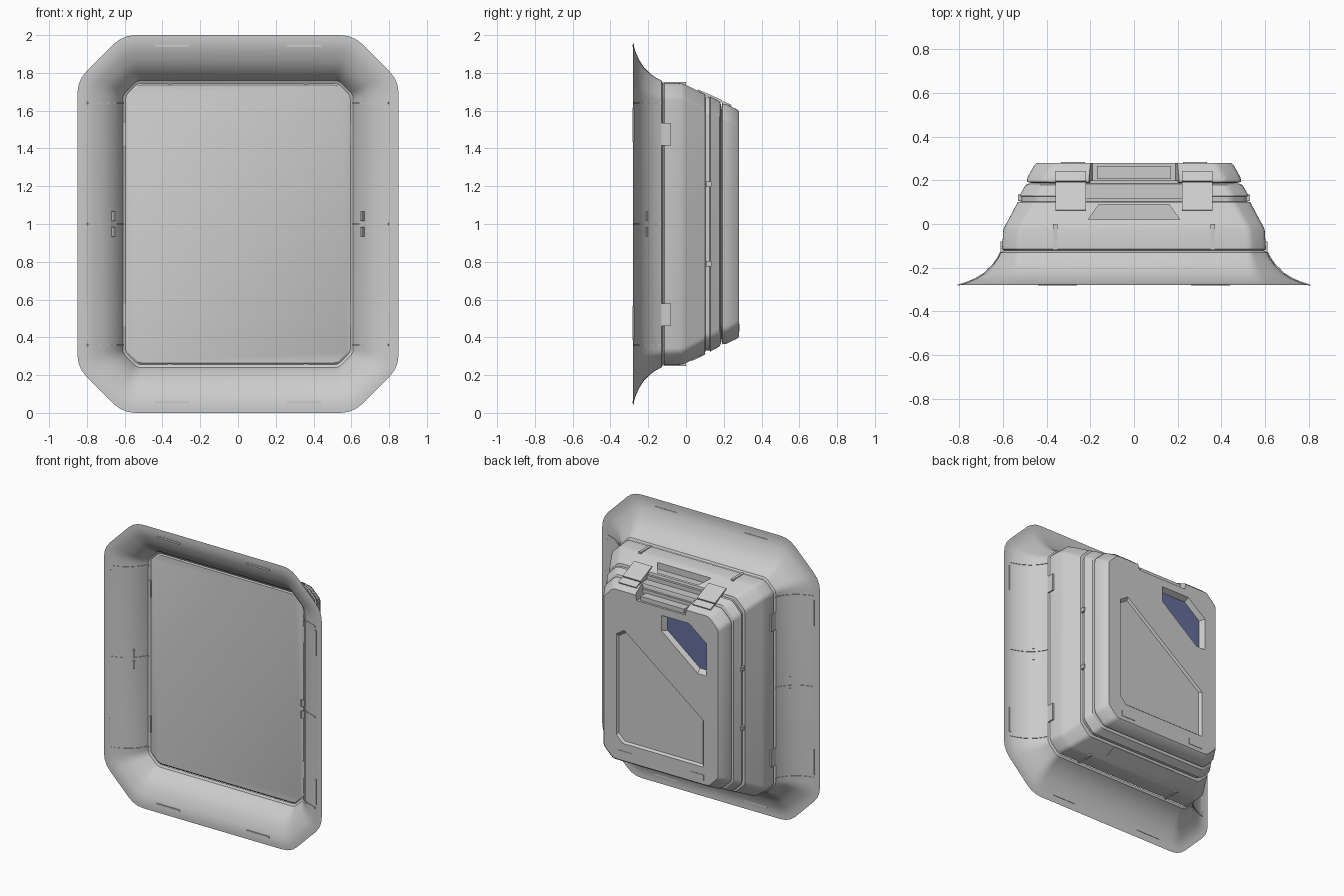
import bpy, bmesh, math
from mathutils import Matrix, Vector

if "Cube" in bpy.data.objects:
    bpy.data.objects.remove(bpy.data.objects["Cube"])


def finish(name, bm, smooth=True):
    bmesh.ops.recalc_face_normals(bm, faces=bm.faces)
    me = bpy.data.meshes.new(name)
    bm.to_mesh(me)
    bm.free()
    ob = bpy.data.objects.new(name, me)
    bpy.context.collection.objects.link(ob)
    if smooth:
        activate(ob)
        bpy.ops.object.shade_smooth_by_angle(angle=math.radians(32))
    return ob


def activate(ob):
    bpy.ops.object.select_all(action='DESELECT')
    ob.select_set(True)
    bpy.context.view_layer.objects.active = ob


def octagon(hx, hz, c, r):
    """Chamfered rectangle around z = 1 with softened corners."""
    raw = [(hx, hz - c), (hx - c, hz), (c - hx, hz), (-hx, hz - c),
           (-hx, c - hz), (c - hx, -hz), (hx - c, -hz), (hx, c - hz)]
    raw = [Vector(p) for p in raw]
    out = []
    for i, p in enumerate(raw):
        a = p + (raw[i - 1] - p).normalized() * r
        b = p + (raw[(i + 1) % 8] - p).normalized() * r
        for t in (0, .33, .67, 1):
            out.append(a * (1 - t) ** 2 + p * 2 * t * (1 - t) + b * t * t)
    return out


def loft(name, rings, caps):
    """Rings are (y, half width, half height, chamfer)."""
    bm = bmesh.new()
    loops = []
    for y, hx, hz, c in rings:
        loops.append([bm.verts.new((p.x, y, 1 + p.y)) for p in octagon(hx, hz, c, c * .28)])
    for a, b in zip(loops, loops[1:]):
        for i in range(len(a)):
            j = (i + 1) % len(a)
            bm.faces.new((a[i], a[j], b[j], b[i]))
    if caps:
        bm.faces.new(loops[0])
        bm.faces.new(loops[-1])
    return finish(name, bm)


def prism(name, pts, axis, a, b, taper=1.0):
    """Extrude a 2D outline along an axis from a to b, scaling the a end by taper."""
    put = {'x': lambda u, v, w: (w, u, v), 'y': lambda u, v, w: (u, w, v),
           'z': lambda u, v, w: (u, v, w)}[axis]
    cu = sum(p[0] for p in pts) / len(pts)
    cv = sum(p[1] for p in pts) / len(pts)
    bm = bmesh.new()
    lo = [bm.verts.new(put(cu + (u - cu) * taper, cv + (v - cv) * taper, a)) for u, v in pts]
    hi = [bm.verts.new(put(u, v, b)) for u, v in pts]
    bm.faces.new(lo)
    bm.faces.new(hi)
    for i in range(len(pts)):
        j = (i + 1) % len(pts)
        bm.faces.new((lo[i], lo[j], hi[j], hi[i]))
    return finish(name, bm, False)


def box(name, centre, size, tilt=0, axis='X'):
    bm = bmesh.new()
    bmesh.ops.create_cube(bm, size=1, matrix=Matrix.Translation(centre)
                          @ Matrix.Rotation(math.radians(tilt), 4, axis)
                          @ Matrix.Diagonal((*size, 1)))
    return finish(name, bm, False)


def cut(ob, cutter):
    cutter.hide_render = True
    m = ob.modifiers.new("cut", 'BOOLEAN')
    m.operation = 'DIFFERENCE'
    m.solver = 'EXACT'
    m.object = cutter
    activate(ob)
    bpy.ops.object.modifier_apply(modifier=m.name)
    bpy.data.objects.remove(cutter, do_unlink=True)


# Flared surround: flat rim sweeping back to the throat
flare = [(-.28, 0), (-.28, .02), (-.279, .05), (-.268, .085), (-.25, .128), (-.225, .168),
         (-.19, .203), (-.155, .228), (-.13, .24), (-.122, .255)]
loft("flared_surround", [(y, .85 - d, 1 - d, .24 - .68 * d) for y, d in flare], False)

# Main body, tapering to the back with grooves in its sides
body = loft("main_body", [
    (-.125, .585, .735, .06), (-.115, .604, .747, .07), (-.025, .598, .745, .07),
    (-.005, .588, .738, .07), (.1, .532, .687, .075), (.104, .515, .67, .075),
    (.125, .515, .67, .075), (.129, .525, .675, .075), (.178, .497, .648, .075),
    (.184, .485, .636, .075), (.186, .46, .61, .07), (.2, .46, .61, .07)], True)
cut(body, prism("top_recess_cutter", [(-.21, .02), (.21, .02), (.16, .09), (-.16, .09)],
                'z', 1.68, 1.8))
cut(body, box("top_notch_cutter", (0, .17, 1.68), (.44, .1, .08)))

# Back plate with grip notch, sunken panel and window opening
plate = loft("back_plate", [
    (.188, .47, .62, .07), (.193, .49, .637, .075), (.212, .488, .635, .075),
    (.268, .457, .608, .075), (.28, .445, .597, .072)], True)
cut(plate, prism("grip_cutter", [(-.22, 1.7), (-.19, 1.56), (.19, 1.56), (.22, 1.7)],
                 'y', .17, .3))
window = [(0, 1.51), (-.22, 1.51), (-.36, 1.4), (-.36, 1.17), (-.29, 1.17), (0, 1.4)]
cut(plate, prism("window_cutter", window, 'y', .24, .285, .86))
panel = [(.35, 1.29), (.29, 1.33), (-.34, .85), (-.34, .52), (.3, .52), (.35, .57)]
cut(plate, prism("panel_cutter", panel, 'y', .265, .285, .95))
for ob in (body, plate):
    activate(ob)
    bpy.ops.object.shade_smooth_by_angle(angle=math.radians(32))

# Window glass
glass = prism("window_glass", window, 'y', .236, .2425, .86)
blue = bpy.data.materials.new("blue_glass")
blue.diffuse_color = (.13, .16, .33, 1)
blue.use_nodes = True
blue.node_tree.nodes["Principled BSDF"].inputs["Base Color"].default_value = blue.diffuse_color
glass.data.materials.append(blue)

# Grip bar behind the notch
box("grip_bar", (0, .235, 1.575), (.34, .06, .03))

# Pad under the body
box("bottom_pad", (0, .065, .296), (.5, .08, .01), 26)

for s in (-1, 1):
    # Top clips bridging body and plate, and lower tabs on the plate
    box("top_clip", (s * .29, .125, 1.677), (.14, .14, .015), -24)
    box("top_clip_lip", (s * .29, .215, 1.632), (.14, .05, .018), -24)
    box("lower_tab", (s * .28, .28, .45), (.11, .006, .04))
    # Ribs over the top and bottom of the body
    for z, t in ((1.745, 0), (.255, 0)):
        box("body_rib", (s * .36, -.06, z), (.02, .12, .012))
    # Side tabs and groove keys
    for z in (.52, 1.475):
        box("side_tab", (s * .602, -.105, z), (.02, .05, .12))
    for z in (.79, 1.21):
        box("groove_key", (s * .522, .12, z), (.02, .03, .03))
    # Seam strips following the flare
    strip = [(s * (.853 - d), y + .003) for y, d in flare[2:-1]]
    strip += [(s * (.845 - d), y - .001) for y, d in reversed(flare[2:-1])]
    for z in (.36, 1, 1.64):
        prism("flare_seam", strip, 'z', z - .006, z + .006)
    # Small blocks on the flare beside the middle seam
    for z in (.96, 1.04):
        box("seam_block", (s * .66, -.215, z), (.012, .03, .05), -s * 35, 'Z')
    # Rim slots, seen from both faces
    for t in (-1, 1):
        box("rim_side_slot", (s * .802, -.279, 1 + t * .525), (.012, .006, .18))
        box("rim_end_slot", (s * .35, -.279, 1 + t * .943), (.18, .006, .012))
